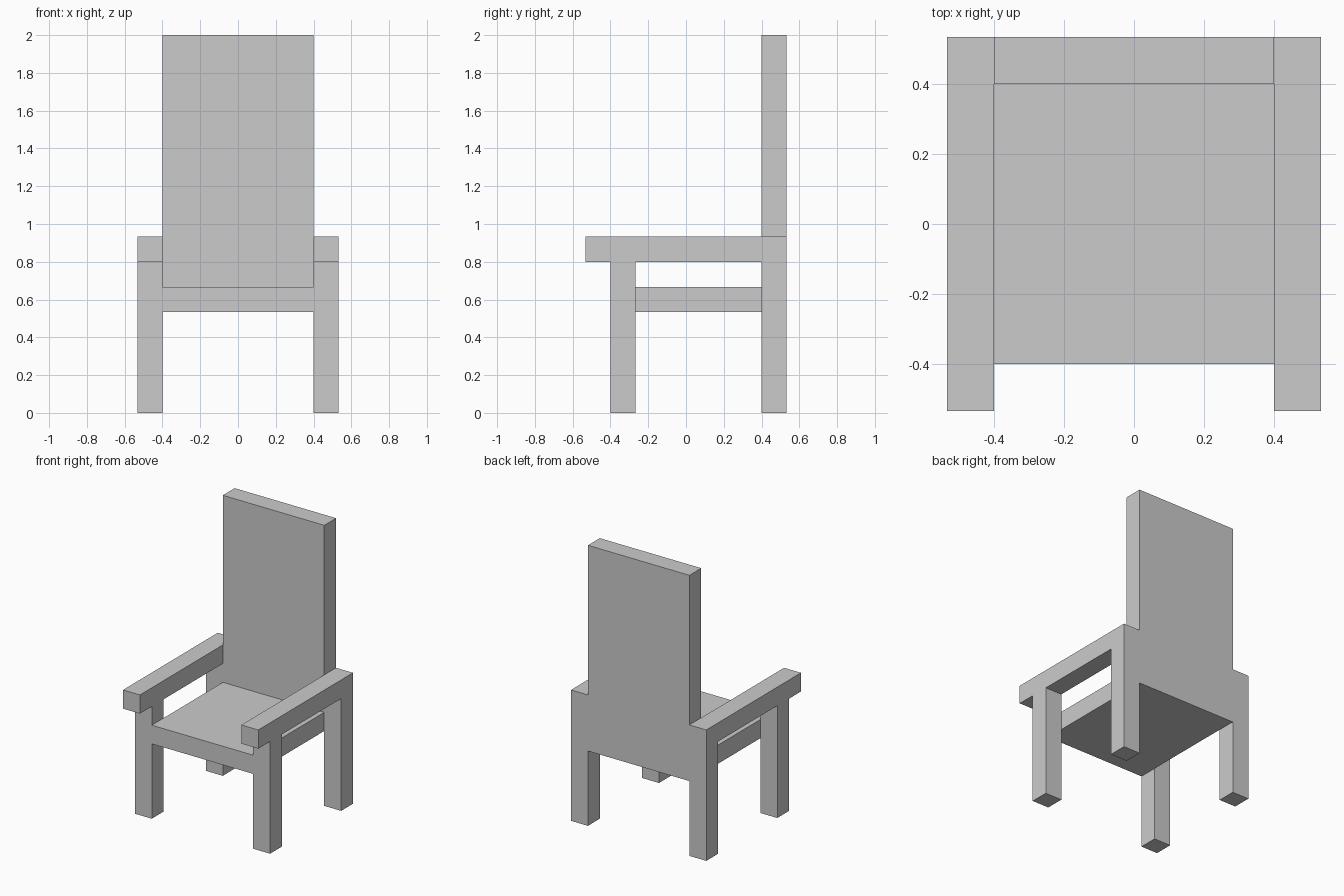
import bpy
import bmesh
from mathutils import Vector

if "Cube" in bpy.data.objects:
    bpy.data.objects.remove(bpy.data.objects["Cube"])

U = 2 / 15  # board thickness; the whole chair sits on this module


def box(name, lo, hi):
    """Axis-aligned box between two corners, given in modules."""
    lo, hi = Vector(lo) * U, Vector(hi) * U
    bm = bmesh.new()
    bmesh.ops.create_cube(bm, size=1)
    bmesh.ops.scale(bm, vec=hi - lo, verts=bm.verts)
    mesh = bpy.data.meshes.new(name)
    bm.to_mesh(mesh)
    bm.free()
    obj = bpy.data.objects.new(name, mesh)
    obj.location = (lo + hi) / 2
    bpy.context.collection.objects.link(obj)
    return obj


# Seat and tall back panel
box("seat", (-3, -3, 4), (3, 3, 5))
box("backrest", (-3, 3, 4), (3, 4, 15))

# Legs and armrests on both sides
for side, x in (("left", -4), ("right", 3)):
    box(f"front_leg_{side}", (x, -3, 0), (x + 1, -2, 6))
    box(f"back_leg_{side}", (x, 3, 0), (x + 1, 4, 6))
    box(f"armrest_{side}", (x, -4, 6), (x + 1, 4, 7))
